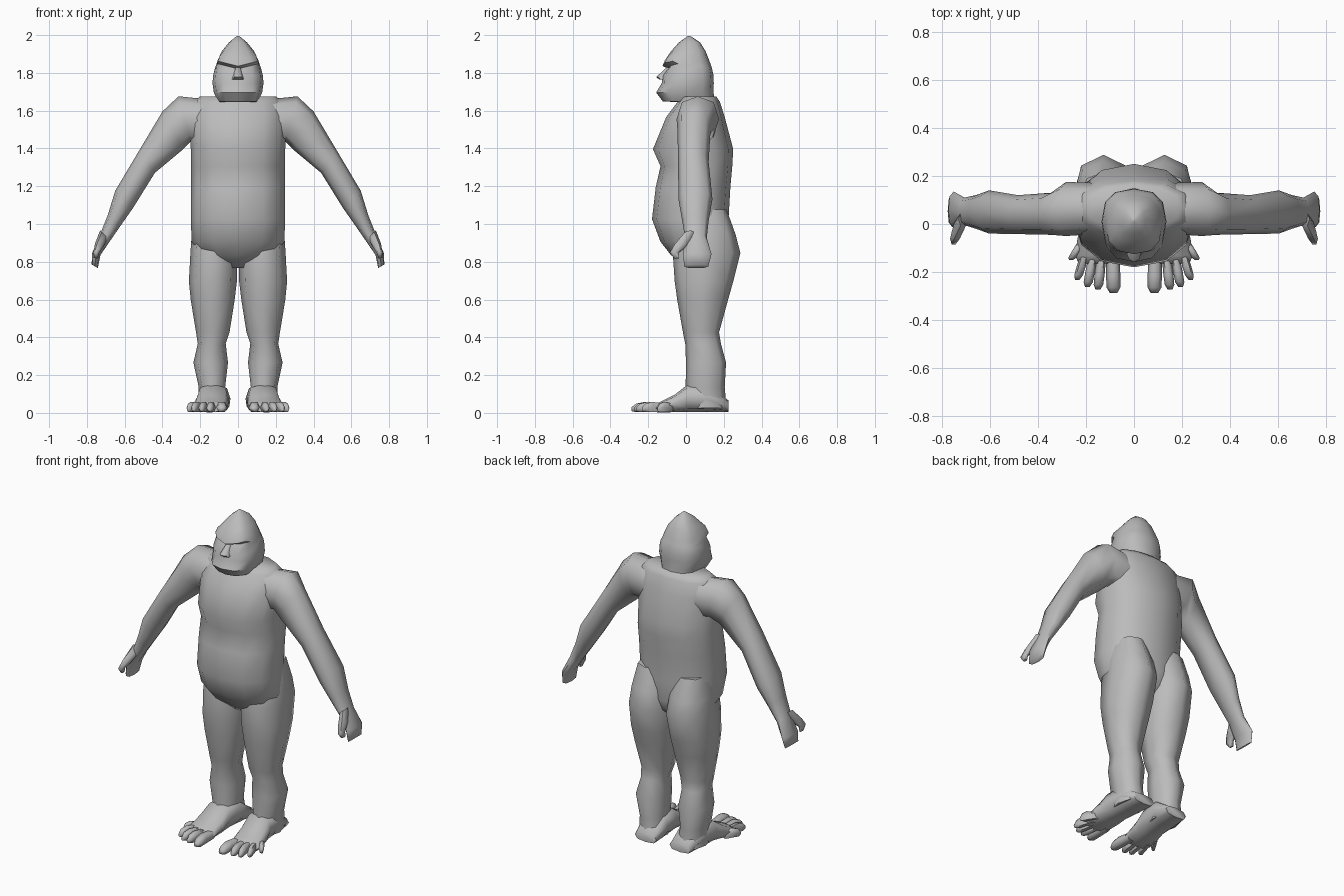
import bpy, bmesh, math
from mathutils import Vector

fur = bpy.data.materials.new("grey fur")
fur.diffuse_color = (0.5, 0.5, 0.5, 1)


def spow(t, p):
    return math.copysign(abs(t) ** p, t) if abs(t) > 1e-6 else 0.0


def ring(c, u, v, n, p):
    """Rounded cross-section around c with half axes u and v."""
    c, u, v = Vector(c), Vector(u), Vector(v)
    return [c + u * spow(math.cos(a), p) + v * spow(math.sin(a), p)
            for a in (2 * math.pi * i / n for i in range(n))]


def level(z, x0, x1, y0, y1, n=8, p=0.85):
    return ring(((x0 + x1) / 2, (y0 + y1) / 2, z), ((x1 - x0) / 2, 0, 0),
                (0, (y1 - y0) / 2, 0), n, p)


def across(a, b, y0, y1, n=8, p=0.85):
    """Section spanning two (x, z) points and a depth range."""
    return ring(((a[0] + b[0]) / 2, (y0 + y1) / 2, (a[1] + b[1]) / 2),
                ((a[0] - b[0]) / 2, 0, (a[1] - b[1]) / 2), (0, (y1 - y0) / 2, 0), n, p)


def upright(y, x0, x1, z0, z1, n=8, p=0.7, slant=0.0):
    return ring(((x0 + x1) / 2, y, (z0 + z1) / 2), ((x1 - x0) / 2, slant, 0),
                (0, 0, (z1 - z0) / 2), n, p)


def loft(name, rings, side=1, angle=70):
    bm = bmesh.new()
    loops = [[bm.verts.new((q.x * side, q.y, q.z)) for q in r] for r in rings]
    for a, b in zip(loops, loops[1:]):
        for i in range(len(a)):
            j = (i + 1) % len(a)
            bm.faces.new((a[i], a[j], b[j], b[i]))
    for end in (loops[0], loops[-1]):
        bm.faces.new(end)
    bmesh.ops.recalc_face_normals(bm, faces=bm.faces)
    me = bpy.data.meshes.new(name)
    bm.to_mesh(me)
    bm.free()
    me.materials.append(fur)
    ob = bpy.data.objects.new(name, me)
    bpy.context.collection.objects.link(ob)
    bpy.ops.object.select_all(action='DESELECT')
    bpy.context.view_layer.objects.active = ob
    ob.select_set(True)
    bpy.ops.object.shade_smooth_by_angle(angle=math.radians(angle))
    return ob


# Torso: z, half width, front, back
torso = [(0.77, 0.07, 0.00, 0.12), (0.84, 0.20, -0.08, 0.20), (0.91, 0.245, -0.135, 0.225),
         (1.03, 0.25, -0.18, 0.225), (1.20, 0.25, -0.16, 0.235), (1.31, 0.25, -0.135, 0.245),
         (1.40, 0.25, -0.175, 0.25), (1.57, 0.26, -0.105, 0.205), (1.65, 0.24, -0.045, 0.18),
         (1.68, 0.20, -0.02, 0.16)]
loft("torso", [level(z, -w, w, a, b, 12, 0.9) for z, w, a, b in torso])

# Head and neck: z, half width, front, back
head = [(1.58, 0.15, -0.06, 0.18), (1.65, 0.115, -0.03, 0.16), (1.652, 0.105, -0.122, 0.152),
        (1.70, 0.128, -0.158, 0.146), (1.75, 0.135, -0.128, 0.147), (1.79, 0.132, -0.125, 0.146),
        (1.825, 0.123, -0.09, 0.138), (1.84, 0.118, -0.125, 0.134), (1.87, 0.108, -0.112, 0.123),
        (1.92, 0.085, -0.078, 0.103), (1.965, 0.048, -0.038, 0.075), (2.0, 0.006, 0.01, 0.022)]
ob = loft("head", [level(z, -w, w, a, b, 12, 0.78) for z, w, a, b in head], 1, 50)
# Brow slopes upward away from the middle
for v in ob.data.vertices:
    if 1.81 < v.co.z < 1.88 and v.co.y < 0:
        v.co.z += 0.25 * abs(v.co.x)

# Nose
loft("nose", [level(1.768, -0.035, 0.035, -0.14, -0.08, 8),
              level(1.782, -0.028, 0.028, -0.158, -0.08, 8),
              level(1.835, -0.012, 0.012, -0.10, -0.07, 8)])

# Arm sections: upper point, lower point, front, back
arm = [((0.12, 1.66), (0.15, 1.42), -0.04, 0.17), ((0.315, 1.68), (0.25, 1.44), -0.05, 0.175),
       ((0.40, 1.60), (0.29, 1.40), -0.045, 0.13), ((0.525, 1.39), (0.44, 1.275), -0.042, 0.12),
       ((0.65, 1.18), (0.555, 1.09), -0.04, 0.14), ((0.69, 1.05), (0.625, 0.99), -0.02, 0.12),
       ((0.73, 0.95), (0.68, 0.91), -0.005, 0.11), ((0.772, 0.85), (0.728, 0.84), -0.015, 0.135),
       ((0.775, 0.79), (0.742, 0.77), -0.01, 0.118)]
thumb = [((0.73, 0.97), (0.69, 0.93), -0.01, 0.05), ((0.757, 0.90), (0.715, 0.88), -0.065, 0.01),
         ((0.765, 0.855), (0.735, 0.85), -0.088, -0.035), ((0.762, 0.825), (0.745, 0.82), -0.065, -0.035)]

# Leg sections: z, inner, outer, front, back
leg = [(1.08, 0.04, 0.22, 0.00, 0.215), (0.95, 0.012, 0.245, -0.05, 0.262),
       (0.85, 0.002, 0.252, -0.07, 0.288), (0.70, 0.006, 0.26, -0.06, 0.25),
       (0.60, 0.018, 0.25, -0.046, 0.222), (0.43, 0.045, 0.222, -0.016, 0.175),
       (0.37, 0.065, 0.213, -0.004, 0.185), (0.27, 0.053, 0.236, 0.0, 0.212),
       (0.14, 0.068, 0.208, -0.002, 0.205), (0.03, 0.05, 0.21, 0.0, 0.215)]

# Foot sections: y, inner, outer, bottom, top
foot = [(0.225, 0.045, 0.19, 0.01, 0.07), (0.12, 0.04, 0.21, 0.01, 0.15),
        (0.01, 0.05, 0.218, 0.01, 0.155), (-0.06, 0.05, 0.235, 0.008, 0.10),
        (-0.13, 0.055, 0.245, 0.006, 0.065), (-0.165, 0.062, 0.23, 0.008, 0.05)]

# Toes: root x, root y, tip x, tip y, half width
toes = [(0.088, -0.13, 0.085, -0.288, 0.030), (0.135, -0.14, 0.150, -0.272, 0.021),
        (0.170, -0.13, 0.194, -0.262, 0.020), (0.200, -0.11, 0.236, -0.232, 0.019),
        (0.215, -0.07, 0.262, -0.150, 0.018)]

for side, label in ((1, "left_"), (-1, "right_")):
    loft(label + "arm", [across(*s) for s in arm], side)
    loft(label + "thumb", [across(*s, 6) for s in thumb], side)
    loft(label + "leg", [level(*s) for s in leg], side)
    loft(label + "foot", [upright(*s) for s in foot], side)
    for i, (x0, y0, x1, y1, w) in enumerate(toes):
        rings = []
        for t, k, h in ((0, 0.9, 0.055), (0.55, 1.0, 0.066), (0.85, 0.95, 0.056), (1, 0.5, 0.036)):
            x, y = x0 + (x1 - x0) * t, y0 + (y1 - y0) * t
            rings.append(upright(y, x - w * k, x + w * k, 0.005 if t < 1 else 0.012, h, 6, 0.85))
        loft(f"{label}toe_{i + 1}", rings, side)

# Stand on the ground plane
for o in bpy.context.scene.objects:
    o.location.z -= 0.004
